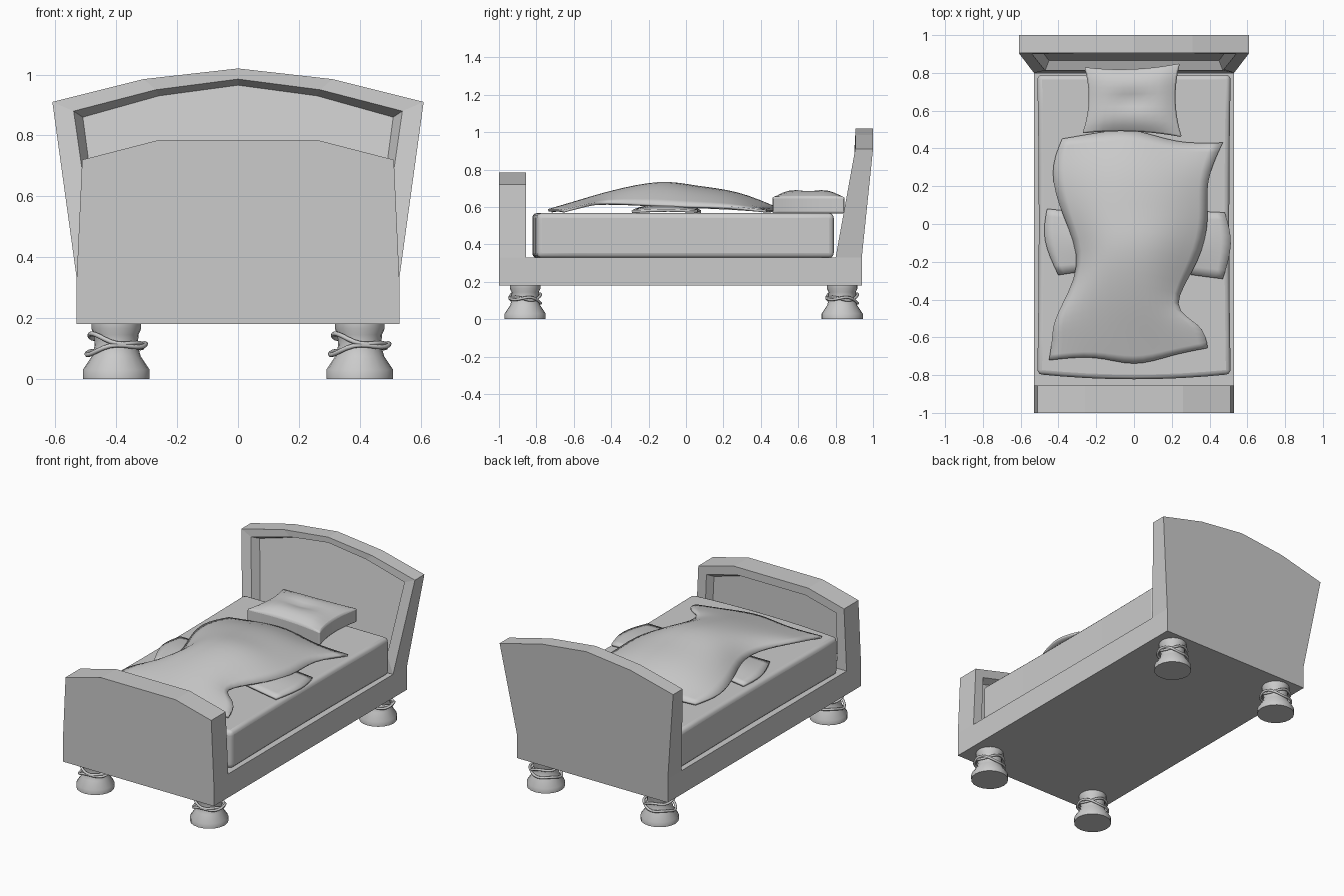
import bpy, bmesh, math

if "Cube" in bpy.data.objects:
    bpy.data.objects.remove(bpy.data.objects["Cube"])


def finish(name, bm, smooth=None):
    bmesh.ops.recalc_face_normals(bm, faces=bm.faces)
    me = bpy.data.meshes.new(name)
    bm.to_mesh(me)
    bm.free()
    ob = bpy.data.objects.new(name, me)
    bpy.context.collection.objects.link(ob)
    if smooth:
        bpy.ops.object.select_all(action='DESELECT')
        ob.select_set(True)
        bpy.context.view_layer.objects.active = ob
        bpy.ops.object.shade_smooth_by_angle(angle=math.radians(smooth))
    return ob


def mirrored(half):
    """Right half profile, bottom to top, closed over x = 0."""
    return half + [(-x, z) for x, z in reversed(half) if x > 0]


def board(name, outline, recess, floor, inner_y, outer_y, depth):
    """Bed end with an arched top and a bevelled recess in its inner face."""
    bm = bmesh.new()
    rings = []
    for half, fy, d in ((outline, outer_y, 0), (outline, inner_y, 0),
                        (recess, inner_y, 0), (floor, inner_y, depth)):
        rings.append([bm.verts.new((x, fy(z) + d, z)) for x, z in mirrored(half)])
    for a, b in zip(rings, rings[1:]):
        for i in range(len(a)):
            j = (i + 1) % len(a)
            bm.faces.new((a[i], a[j], b[j], b[i]))
    bm.faces.new(rings[0])
    bm.faces.new(rings[-1])
    return finish(name, bm)


def ramp(z0, y0, z1, y1):
    return lambda z: y0 + (y1 - y0) * min(1, max(0, (z - z0) / (z1 - z0)))


# Headboard, flaring and leaning back
board("headboard",
      [(.53, .18), (.53, .33), (.61, .91), (.31, .985), (0, 1.02)],
      [(.47, .40), (.475, .43), (.54, .88), (.27, .95), (0, .985)],
      [(.45, .42), (.455, .45), (.51, .86), (.26, .93), (0, .965)],
      ramp(.33, .80, .91, .905), ramp(.33, .94, .91, 1.0), .05)

# Footboard
board("footboard",
      [(.53, .18), (.53, .33), (.512, .72), (.26, .785)],
      [(.465, .38), (.465, .42), (.455, .68), (.24, .735)],
      [(.44, .40), (.44, .44), (.43, .66), (.23, .715)],
      lambda z: -.855, lambda z: -1.0, -.04)


def block(name, cuts, shape, smooth=None):
    """Subdivided cube, each vertex (-1..1) placed by shape(u, v, w)."""
    bm = bmesh.new()
    bmesh.ops.create_cube(bm, size=2)
    if cuts:
        bmesh.ops.subdivide_edges(bm, edges=bm.edges[:], cuts=cuts, use_grid_fill=True)
    for v in bm.verts:
        v.co = shape(*v.co)
    return finish(name, bm, smooth)


def bevel(ob, width, segments):
    m = ob.modifiers.new("bevel", 'BEVEL')
    m.width, m.segments = width, segments
    m.limit_method, m.angle_limit = 'ANGLE', math.radians(50)


# Bed base between the boards
block("bed_base", 0, lambda u, v, w: (u * .53, -.0275 + v * .8275, .255 + w * .075))


# Mattress, bulging slightly at the foot
def mattress_shape(u, v, w):
    y = -.0025 + v * .7925
    if v < 0:
        y -= .027 * (1 - u * u) * -v
    return (u * (.512 - .008 * (1 - v * v)), y, .4475 + w * .1195)


bevel(block("mattress", 7, mattress_shape, 40), .025, 3)


# Pillow with pinched sides and a dent in the middle
def pillow_shape(u, v, w):
    x = -.01 + u * (.258 - .028 * (1 - v * v)) - .005 * v * u
    y = .655 + v * (.185 - .02 * (1 - u * u)) + .01 * u * v
    top = .655 + .038 * (1 - u ** 4) * (1 - v ** 4) - .02 * math.exp(-(u * u * 5 + v * v * 14))
    low = .566
    return (x, y, low + (top - low) * (w + 1) / 2)


bevel(block("pillow", 9, pillow_shape, 50), .012, 2)


def cloth(name, rows, thickness):
    """Thin smooth sheet through a grid of control points."""
    bm = bmesh.new()
    g = [[bm.verts.new(p) for p in r] for r in rows]
    for a, b in zip(g, g[1:]):
        for i in range(len(a) - 1):
            bm.faces.new((a[i], a[i + 1], b[i + 1], b[i]))
    ob = finish(name, bm, 60)
    s = ob.modifiers.new("subdivide", 'SUBSURF')
    s.levels = s.render_levels = 2
    s.boundary_smooth = 'PRESERVE_CORNERS'
    t = ob.modifiers.new("thickness", 'SOLIDIFY')
    t.thickness, t.offset = thickness, 0


# Rumpled blanket, head to foot
cloth("blanket", [
    [(-.38, .45, .577), (-.2, .48, .585), (0, .51, .59), (.22, .42, .585), (.47, .43, .577)],
    [(-.45, .28, .59), (-.2, .28, .67), (0, .28, .69), (.2, .25, .67), (.37, .22, .60)],
    [(-.38, .05, .60), (-.2, .05, .70), (0, .05, .71), (.2, .03, .69), (.40, .04, .60)],
    [(-.25, -.22, .61), (-.17, -.15, .72), (-.02, -.12, .75), (.15, -.12, .735), (.35, -.2, .61)],
    [(-.43, -.5, .625), (-.25, -.42, .655), (-.05, -.4, .69), (.1, -.42, .67), (.17, -.45, .625)],
    [(-.43, -.6, .60), (-.2, -.58, .62), (0, -.57, .635), (.18, -.57, .62), (.37, -.53, .61)],
    [(-.45, -.72, .577), (-.2, -.69, .585), (0, -.76, .58), (.2, -.69, .585), (.39, -.655, .577)],
], .014)

# Under sheet that shows on both sides of the blanket
cloth("under_sheet", [
    [(-.46, .08, .575), (-.49, -.08, .585), (-.40, -.27, .575)],
    [(-.28, .06, .585), (-.28, -.08, .62), (-.28, -.25, .585)],
    [(0, .04, .60), (0, -.1, .63), (0, -.22, .60)],
    [(.31, .07, .585), (.31, -.1, .62), (.31, -.27, .585)],
    [(.48, .06, .575), (.53, -.1, .585), (.47, -.29, .575)],
], .014)

# Turned feet, each wrapped in two loose rope loops
profile = [(0, 0), (.11, 0), (.11, .03), (.08, .075), (.071, .11),
           (.073, .145), (.082, .165), (.082, .185), (0, .185)]
bm = bmesh.new()
vs = [bm.verts.new((r, 0, z)) for r, z in profile]
es = [bm.edges.new(p) for p in zip(vs, vs[1:])]
bmesh.ops.spin(bm, geom=vs + es, axis=(0, 0, 1), cent=(0, 0, 0),
               angle=math.tau, steps=20, use_duplicate=False)
bmesh.ops.remove_doubles(bm, verts=bm.verts, dist=.0005)
foot = finish("foot", bm, 35)

cu = bpy.data.curves.new("rope", 'CURVE')
cu.dimensions, cu.bevel_depth, cu.bevel_resolution = '3D', .0075, 2
for z0, tilt, ph, rx in ((.125, .018, math.pi, .088), (.098, .015, .4, .097)):
    sp = cu.splines.new('POLY')
    n = 28
    sp.points.add(n - 1)
    sp.use_cyclic_u = True
    for i, p in enumerate(sp.points):
        a = math.tau * i / n
        z = z0 + tilt * math.cos(a + ph) + .008 * math.sin(3 * a + ph)
        p.co = (rx * math.cos(a), .083 * math.sin(a), z, 1)
rope = bpy.data.objects.new("rope", cu)
bpy.context.collection.objects.link(rope)

spots = [(x, y) for x in (-.4, .4) for y in (-.86, .835)]
for i, (x, y) in enumerate(spots):
    for src in (foot, rope):
        ob = src if i == 0 else src.copy()
        if i:
            bpy.context.collection.objects.link(ob)
        ob.location = (x, y, 0)
